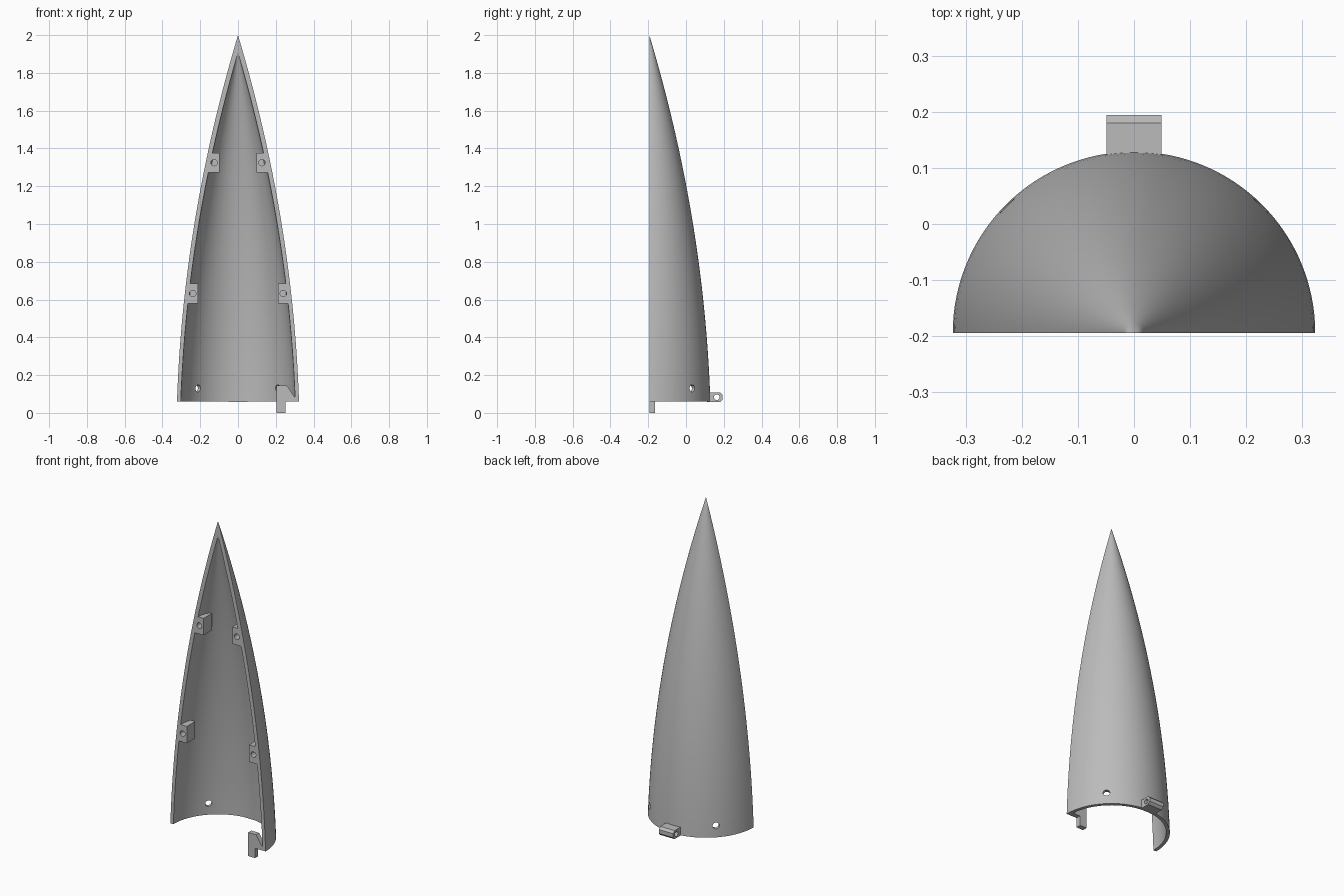
import bpy, bmesh, math
from mathutils import Vector, Matrix

if "Cube" in bpy.data.objects:
    bpy.data.objects.remove(bpy.data.objects["Cube"])

FRONT, BASE, TIP, RADIUS, WALL = -0.194, 0.06, 2.0, 0.323, 0.02

grey = bpy.data.materials.new("plain grey")
grey.use_nodes = True
grey.diffuse_color = (0.5, 0.5, 0.5, 1)
grey.node_tree.nodes["Principled BSDF"].inputs["Base Color"].default_value = grey.diffuse_color


def finish(name, bm):
    bmesh.ops.recalc_face_normals(bm, faces=bm.faces)
    mesh = bpy.data.meshes.new(name)
    bm.to_mesh(mesh)
    bm.free()
    mesh.materials.append(grey)
    ob = bpy.data.objects.new(name, mesh)
    bpy.context.collection.objects.link(ob)
    return ob


def extrude(name, points, place, depth):
    """Solid from a flat outline; place(u, v) gives a point, depth is a vector."""
    bm = bmesh.new()
    face = bm.faces.new([bm.verts.new(place(u, v)) for u, v in points])
    new = bmesh.ops.extrude_face_region(bm, geom=[face], use_keep_orig=True)["geom"]
    bmesh.ops.translate(bm, verts=[g for g in new if isinstance(g, bmesh.types.BMVert)],
                        vec=depth)
    return finish(name, bm)


def cylinder(centre, axis, radius, length):
    bm = bmesh.new()
    turn = Vector(axis).to_track_quat('Z', 'Y').to_matrix().to_4x4()
    bmesh.ops.create_cone(bm, cap_ends=True, segments=24, radius1=radius, radius2=radius,
                          depth=length, matrix=Matrix.Translation(centre) @ turn)
    ob = finish("cutter", bm)
    ob.hide_render = True
    return ob


def boolean(ob, other, operation, remove=True):
    mod = ob.modifiers.new("cut", 'BOOLEAN')
    mod.operation, mod.object, mod.solver = operation, other, 'EXACT'
    bpy.context.view_layer.objects.active = ob
    bpy.ops.object.modifier_apply(modifier=mod.name)
    if remove:
        bpy.data.objects.remove(other)


def smooth(ob):
    bpy.ops.object.select_all(action='DESELECT')
    ob.select_set(True)
    bpy.context.view_layer.objects.active = ob
    bpy.ops.object.shade_smooth_by_angle(angle=math.radians(30))


def outer_radius(z):
    t = (z - BASE) / (TIP - BASE)
    return RADIUS * (1 - t) * (1 + 0.8 * t)


def half_lathe(name, profile, steps=64):
    """Closed solid: a profile of (radius, z) turned half way round, with flat cut faces."""
    bm = bmesh.new()
    on_axis = {i: bm.verts.new((0, FRONT, z)) for i, (r, z) in enumerate(profile) if r == 0}
    columns = []
    for s in range(steps + 1):
        a = math.pi * s / steps
        columns.append([on_axis.get(i) or
                        bm.verts.new((r * math.cos(a), FRONT + r * math.sin(a), z))
                        for i, (r, z) in enumerate(profile)])
    for left, right in zip(columns, columns[1:]):
        for i in range(len(profile)):
            j = (i + 1) % len(profile)
            corners = list(dict.fromkeys([left[i], left[j], right[j], right[i]]))
            if len(corners) > 2:
                bm.faces.new(corners)
    bm.faces.new(columns[0])
    bm.faces.new(columns[-1])
    return finish(name, bm)


# Half shell of the nose cone
N = 32
outside = [(outer_radius(BASE + (TIP - BASE) * i / N), BASE + (TIP - BASE) * i / N)
           for i in range(N)] + [(0, TIP)]
INNER_TIP = 1.91
inside = []
for i in range(N):
    z = BASE + (INNER_TIP - BASE) * i / N
    inside.append((outer_radius(z) - WALL - 0.007 * i / N, z))
inside.append((0, INNER_TIP))
shell = half_lathe("cone_shell", outside + inside[::-1])
envelope = half_lathe("envelope", outside + [(0, BASE)])
envelope.hide_render = True

# Screw holes through the wall
for side in (-1, 1):
    d = 0.22 * side
    boolean(shell, cylinder((d, FRONT + 0.22, 0.13), (side, 1, 0), 0.019, 0.2), 'DIFFERENCE')
smooth(shell)

# Joining tabs with blind pin sockets, trimmed to the shell
for level, middle_z, pin_x in (("lower", 0.632, 0.24), ("upper", 1.325, 0.127)):
    for name, side in (("left", 1), ("right", -1)):
        x0, x1 = pin_x - 0.029, outer_radius(middle_z) + 0.03
        outline = [(x0, -0.052), (x1, -0.052), (x1, 0.052), (x0, 0.052)]
        tab = extrude(f"{level}_{name}_tab", outline,
                      lambda u, v: (side * u, FRONT, middle_z + v), (0, 0.08, 0))
        boolean(tab, envelope, 'INTERSECT', remove=False)
        boolean(tab, cylinder((side * pin_x, FRONT, middle_z), (0, 1, 0), 0.017, 0.1),
                'DIFFERENCE')
        smooth(tab)
bpy.data.objects.remove(envelope)

# Hinge lug at the back with a cross hole
lug = extrude("hinge_lug",
              [(0.112, 0.057), (0.18, 0.057), (0.194, 0.071), (0.194, 0.095),
               (0.18, 0.109), (0.112, 0.109)],
              lambda u, v: (-0.049, u, v), (0.098, 0, 0))
boolean(lug, cylinder((0, 0.163, 0.083), (1, 0, 0), 0.015, 0.3), 'DIFFERENCE')
smooth(lug)

# Latch hook at the front left of the base
extrude("latch_hook",
        [(0.205, 0), (0.252, 0), (0.252, 0.06), (0.312, 0.06), (0.306, 0.075),
         (0.258, 0.145), (0.205, 0.145)],
        lambda u, v: (u, FRONT, v), (0, 0.03, 0))
